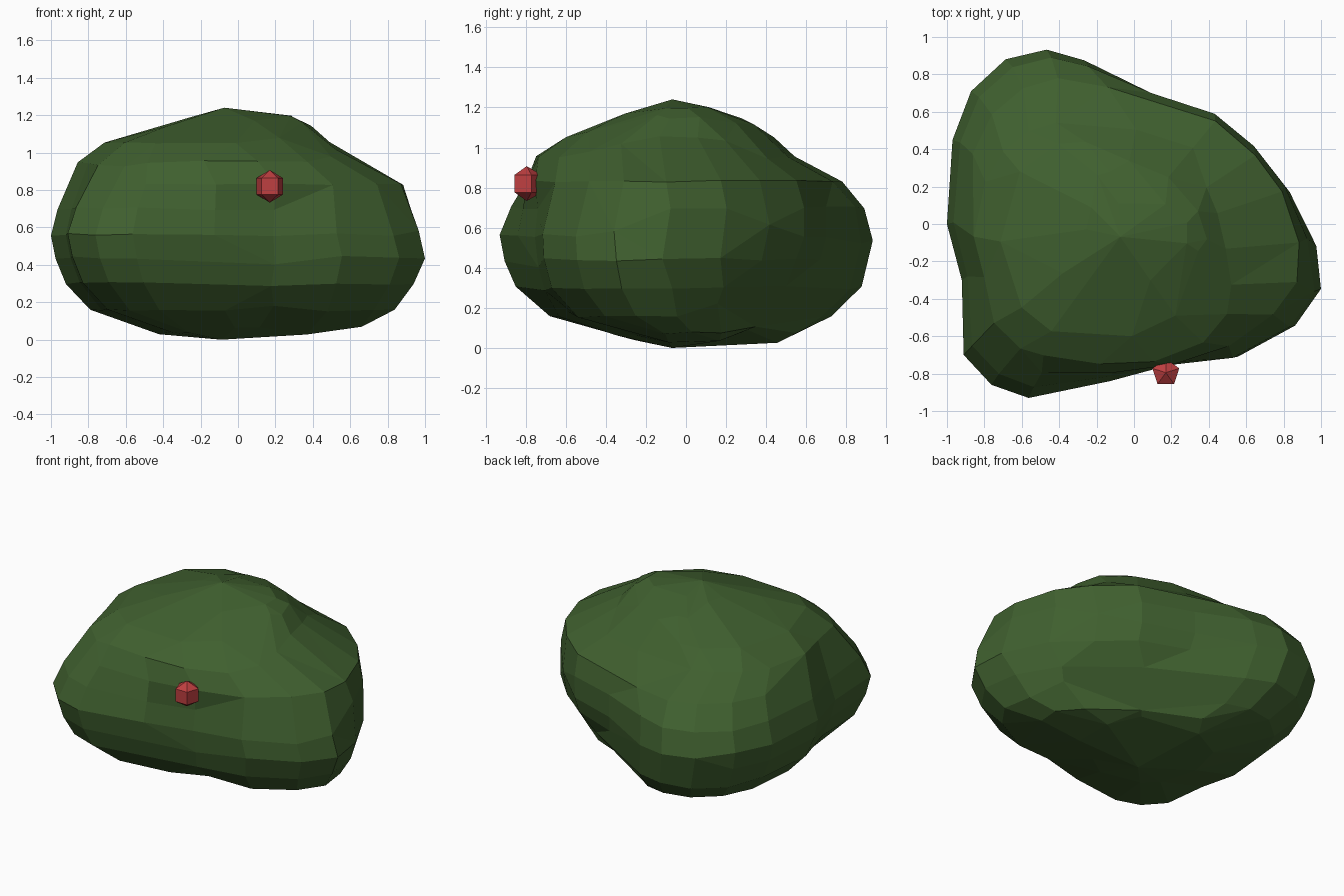
import bpy, bmesh, math, random
from mathutils import Vector, Matrix

if "Cube" in bpy.data.objects:
    bpy.data.objects.remove(bpy.data.objects["Cube"])

random.seed(4)


def material(name, rgb):
    m = bpy.data.materials.new(name)
    m.diffuse_color = (*rgb, 1)
    m.use_nodes = True
    m.node_tree.nodes["Principled BSDF"].inputs["Base Color"].default_value = m.diffuse_color
    return m


leaf_green = material("leaf green", (0.05, 0.115, 0.028))
berry_red = material("berry red", (0.52, 0.05, 0.052))

# Three-lobed plan outline of the bush
outline = [(-1, 0), (-.97, .45), (-.87, .71), (-.68, .88), (-.46, .93), (-.25, .87),
           (.1, .7), (.44, .59), (.66, .4), (.83, .2), (.97, -.09), (1, -.36), (.86, -.56),
           (.55, -.73), (.2, -.76), (-.12, -.84), (-.56, -.93), (-.76, -.86),
           (-.91, -.7), (-.92, -.3)]

# Height, x min, x max, y min, y max, roundness,
# back-right undercut, front-right cut, front bulge
levels = [(.035, -.42, .45, -.28, .46, .5, .10, 0, 0),
          (.08, -.57, .68, -.42, .58, .35, .17, 0, 0),
          (.16, -.79, .84, -.68, .73, .15, .19, 0, 0),
          (.30, -.92, .94, -.85, .88, .05, .12, 0, 0),
          (.44, -.975, 1.0, -.905, .915, 0, .04, 0, 0),
          (.56, -1.0, .985, -.93, .93, 0, 0, .02, 0),
          (.70, -.965, .95, -.87, .89, .1, 0, .04, .02),
          (.83, -.91, .89, -.79, .78, .3, 0, .05, .06),
          (.95, -.85, .68, -.71, .55, .55, 0, .03, .07),
          (1.05, -.71, .49, -.60, .44, .65, 0, .0, .03),
          (1.14, -.44, .39, -.38, .28, .8, 0, 0, 0),
          (1.195, -.24, .29, -.22, .14, 1, 0, 0, 0)]


def fit(values, lo, hi):
    a, b = min(values), max(values)
    return [lo + (v - a) / (b - a) * (hi - lo) for v in values]


def ring(z, x0, x1, y0, y1, roundness, undercut, cut, bulge):
    pts = []
    for x, y in outline:
        p = Vector((x, y / .93))
        pts.append(p.lerp(p.normalized(), roundness))
    xs = fit([p.x for p in pts], x0, x1)
    ys = fit([p.y for p in pts], y0, y1)
    result = []
    for x, y, p in zip(xs, ys, pts):
        d = p.normalized()
        inset = (undercut * max(0, d.dot(Vector((.65, .76)))) ** 4
                 + cut * max(0, d.dot(Vector((.7, -.714)))) ** 8
                 - bulge * max(0, d.dot(Vector((.3, -.954)))) ** 6)
        # valley between the feet, and slight unevenness in height
        lift = .06 * math.exp(-((x - .2) / .15) ** 2) * max(0, 1 - z / .2)
        result.append((x - d.x * inset, y - d.y * inset,
                       z + lift + random.uniform(-.008, .008)))
    return result


# Bush body: lofted levels closed at both ends
bm = bmesh.new()
rings = [[bm.verts.new(p) for p in ring(*lv)] for lv in levels]
n = len(outline)
for low, high in zip(rings, rings[1:]):
    for i in range(n):
        j = (i + 1) % n
        bm.faces.new((low[i], low[j], high[j], high[i]))
bottom = bm.verts.new((-.09, -.07, 0))
top = bm.verts.new((-.08, -.06, 1.24))
for i in range(n):
    j = (i + 1) % n
    bm.faces.new((rings[0][j], rings[0][i], bottom))
    bm.faces.new((rings[-1][i], rings[-1][j], top))
bmesh.ops.recalc_face_normals(bm, faces=bm.faces)
mesh = bpy.data.meshes.new("bush")
bm.to_mesh(mesh)
bm.free()
mesh.materials.append(leaf_green)
bush = bpy.data.objects.new("bush", mesh)
bpy.context.collection.objects.link(bush)

# Irregular low-poly facets
dec = bush.modifiers.new("facets", 'DECIMATE')
dec.ratio = 0.65

# Berry on the front: five-sided ball with one corner pointing into the bush
bpy.ops.mesh.primitive_uv_sphere_add(segments=5, ring_count=3, radius=.087,
                                     location=(.17, -.795, .82))
berry = bpy.context.object
berry.name = "berry"
corner = next(v.co for v in berry.data.vertices if abs(v.co.z) < .08)
berry.data.transform(Matrix.Rotation(math.pi / 2 - math.atan2(corner.y, corner.x), 4, 'Z'))
berry.data.materials.append(berry_red)
